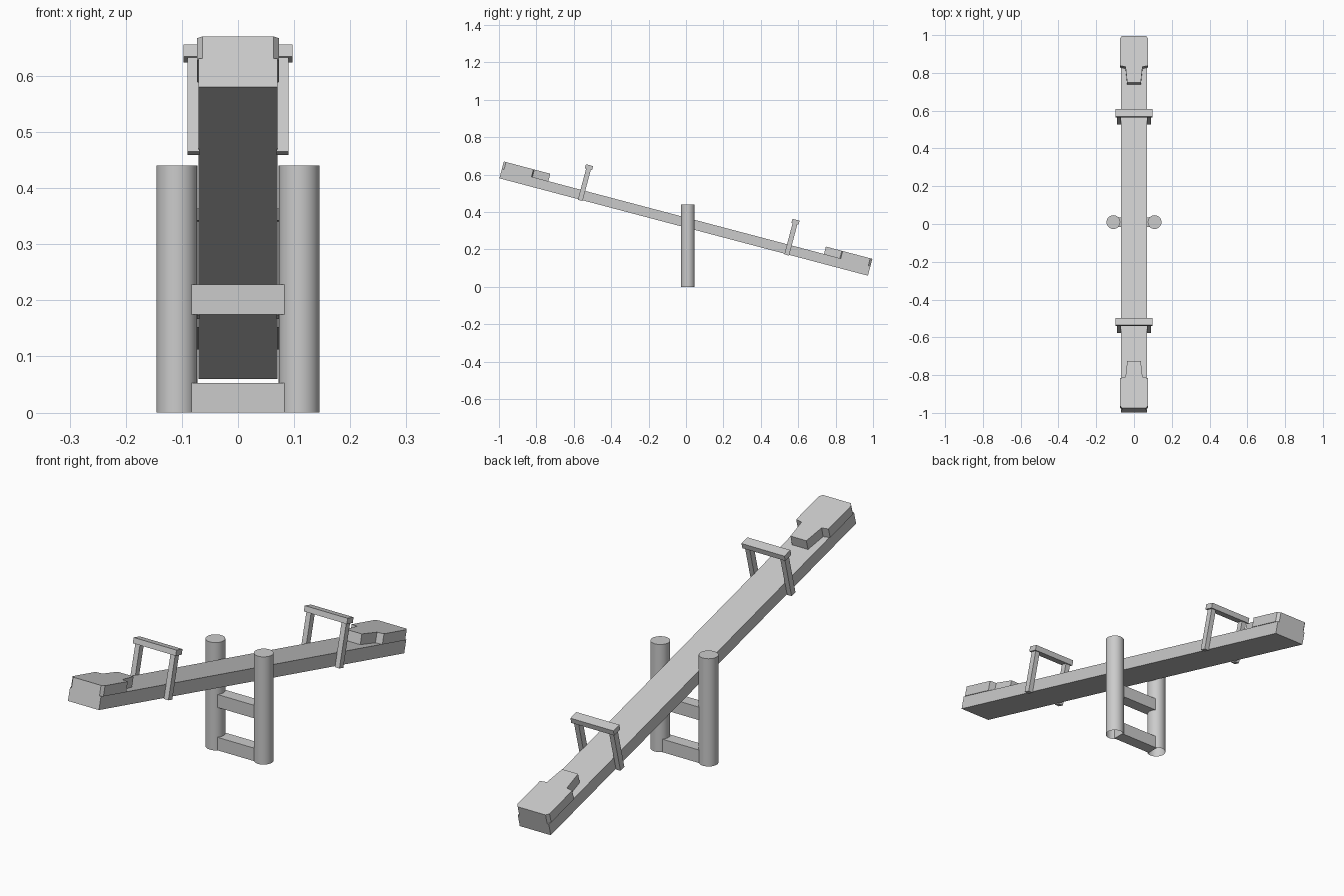
import bpy, bmesh, math
from mathutils import Matrix

if "Cube" in bpy.data.objects:
    bpy.data.objects.remove(bpy.data.objects["Cube"])

# Tilted frame of the plank: origin on its underside, y along its length
TILT = Matrix.Translation((0, -0.0125, 0.32)) @ Matrix.Rotation(math.radians(-14.8), 4, 'X')
HALF = 1.019


def finish(name, bm, matrix):
    bmesh.ops.recalc_face_normals(bm, faces=bm.faces)
    mesh = bpy.data.meshes.new(name)
    bm.to_mesh(mesh)
    bm.free()
    obj = bpy.data.objects.new(name, mesh)
    obj.matrix_world = matrix
    bpy.context.collection.objects.link(obj)
    return obj


def box(name, x, y, z, matrix=Matrix()):
    bm = bmesh.new()
    bmesh.ops.create_cube(bm, size=1)
    for v in bm.verts:
        for i, (lo, hi) in enumerate((x, y, z)):
            v.co[i] = lo if v.co[i] < 0 else hi
    return finish(name, bm, matrix)


def slab(name, outline, z0, z1, matrix):
    bm = bmesh.new()
    face = bm.faces.new([bm.verts.new((x, y, z0)) for x, y in outline])
    top = bmesh.ops.extrude_face_region(bm, geom=[face], use_keep_orig=True)["geom"]
    for v in top:
        if isinstance(v, bmesh.types.BMVert):
            v.co.z = z1
    return finish(name, bm, matrix)


# Plank
box("plank", (-0.07, 0.07), (-HALF, HALF), (0, 0.052), TILT)

# Seats: wide rear with clipped corners, narrow tapered tongue towards the pivot
half_seat = [(0.036, 0.762), (0.045, 0.85), (0.073, 0.855),
             (0.073, HALF - 0.012), (0.063, HALF)]
seat = half_seat + [(-x, y) for x, y in reversed(half_seat)]

for side, end in ((-1, "front"), (1, "back")):
    slab(end + "_seat", [(x, side * y) for x, y in seat], 0.052, 0.093, TILT)

    # Handle: two posts on the plank sides and a grip bar
    mid = side * 0.571
    for s, label in ((-1, "left"), (1, "right")):
        xs = sorted((s * 0.069, s * 0.09))
        box(f"{end}_{label}_handle_post", xs, (mid - 0.013, mid + 0.013), (-0.004, 0.17), TILT)
    box(end + "_handle_bar", (-0.097, 0.097), (mid - 0.02, mid + 0.02), (0.169, 0.191), TILT)

# Support poles, open underneath
for s, label in ((-1, "left"), (1, "right")):
    bm = bmesh.new()
    bmesh.ops.create_cone(bm, cap_ends=True, segments=32, radius1=0.0365, radius2=0.0365, depth=0.44)
    bmesh.ops.delete(bm, geom=[f for f in bm.faces if f.normal.z < -0.9], context='FACES_ONLY')
    for f in bm.faces:
        f.smooth = abs(f.normal.z) < 0.5
    for e in bm.edges:
        e.smooth = len(e.link_faces) == 2 and e.calc_face_angle() < 0.6
    finish(label + "_pole", bm, Matrix.Translation((s * 0.109, 0.01, 0.22)))

# Cross braces between the poles
for z, label in ((0, "lower"), (0.175, "upper")):
    box(label + "_brace", (-0.09, 0.09), (-0.015, 0.035), (z, z + 0.053))
